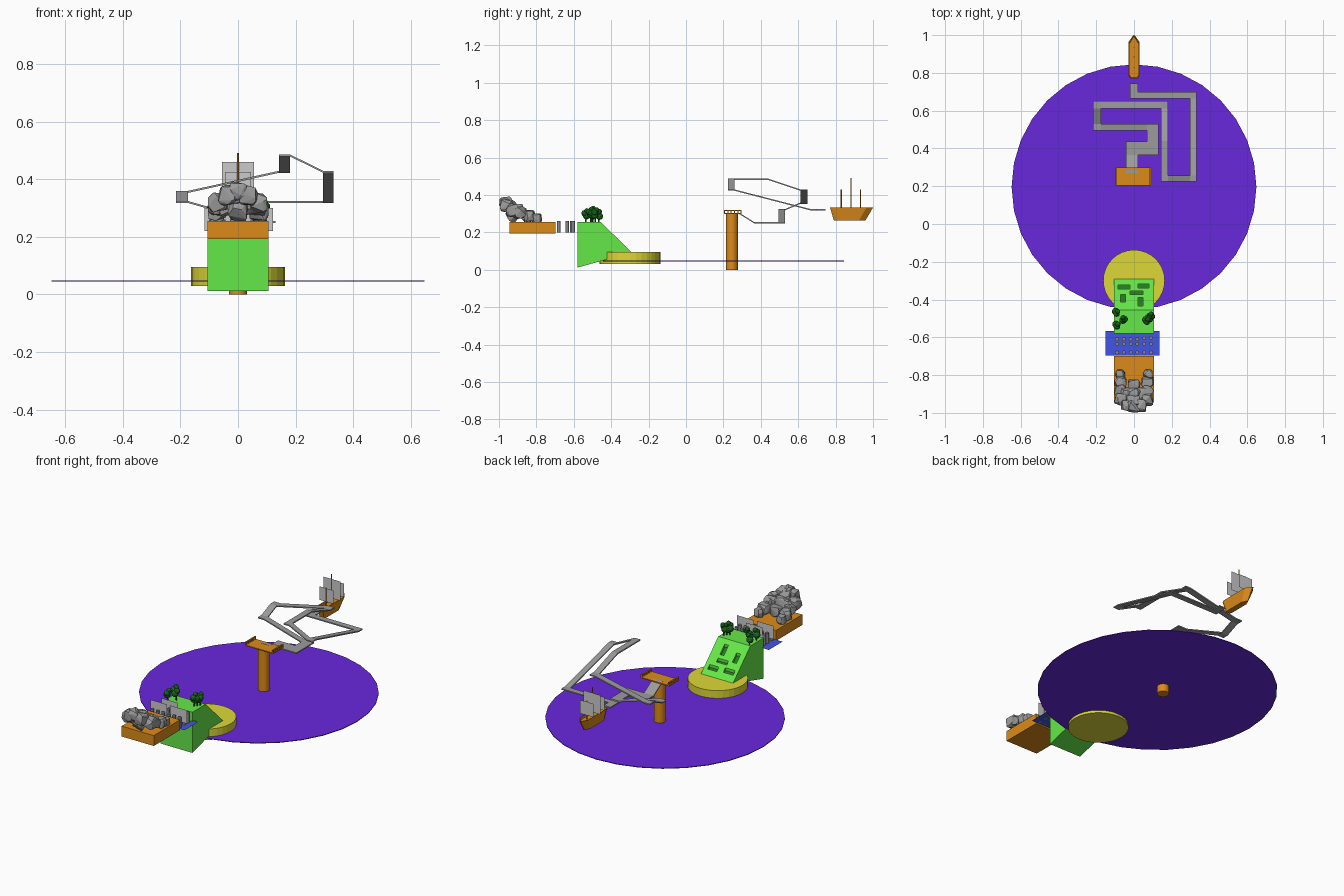
import bpy, bmesh, math, random
from mathutils import Vector, Matrix

if "Cube" in bpy.data.objects:
    bpy.data.objects.remove(bpy.data.objects["Cube"])

random.seed(4)

def mat(name, rgb):
    m = bpy.data.materials.new(name)
    m.diffuse_color = (*rgb, 1)
    m.use_nodes = True
    m.node_tree.nodes["Principled BSDF"].inputs["Base Color"].default_value = m.diffuse_color
    return m

PURPLE = mat("purple", (0.137, 0.021, 0.72))
ORANGE = mat("orange", (0.72, 0.26, 0.01))
YELLOW = mat("yellow", (0.73, 0.69, 0.04))
GREEN = mat("green", (0.13, 0.81, 0.064))
DARK = mat("dark_green", (0.01, 0.15, 0.012))
SLOT = mat("slot_green", (0.02, 0.19, 0.015))
BLUE = mat("blue", (0.055, 0.09, 0.75))
STONE = mat("stone", (0.33, 0.33, 0.33))
POST = mat("post_grey", (0.25, 0.25, 0.27))

def finish(bm, name, m=None):
    bmesh.ops.recalc_face_normals(bm, faces=bm.faces)
    me = bpy.data.meshes.new(name)
    bm.to_mesh(me)
    bm.free()
    ob = bpy.data.objects.new(name, me)
    bpy.context.collection.objects.link(ob)
    if m:
        me.materials.append(m)
    return ob

def add_box(bm, x0, x1, y0, y1, z0, z1):
    mx = (Matrix.Translation(((x0 + x1) / 2, (y0 + y1) / 2, (z0 + z1) / 2))
          @ Matrix.Diagonal((x1 - x0, y1 - y0, z1 - z0, 1)))
    return bmesh.ops.create_cube(bm, size=1, matrix=mx)

def add_cyl(bm, x, y, z0, z1, r, n=16):
    bmesh.ops.create_cone(bm, cap_ends=True, segments=n, radius1=r, radius2=r,
                          depth=z1 - z0, matrix=Matrix.Translation((x, y, (z0 + z1) / 2)))

def add_prism(bm, a, b):
    """Loft between two matching loops of points, capped."""
    va, vb = [bm.verts.new(p) for p in a], [bm.verts.new(p) for p in b]
    bm.faces.new(va)
    bm.faces.new(vb)
    for i in range(len(a)):
        j = (i + 1) % len(a)
        bm.faces.new((va[i], va[j], vb[j], vb[i]))

def add_sheet(bm, pts):
    bm.faces.new([bm.verts.new(p) for p in pts])

# sea: thin disc
bm = bmesh.new()
add_cyl(bm, 0, 0.197, 0.045, 0.049, 0.648, 32)
finish(bm, "sea_disc", PURPLE)

# sandy island
bm = bmesh.new()
add_cyl(bm, 0, -0.3, 0.03, 0.095, 0.163, 32)
finish(bm, "sand_island", YELLOW)

# tower with railed platform
bm = bmesh.new()
add_cyl(bm, 0, 0.245, 0, 0.302, 0.032, 32)
finish(bm, "tower_pillar", ORANGE)
bm = bmesh.new()
add_box(bm, -0.097, 0.09, 0.203, 0.298, 0.298, 0.304)
for x in (-0.097, 0.082):
    add_box(bm, x, x + 0.008, 0.203, 0.298, 0.315, 0.321)
    for i in range(6):
        y = 0.203 + i * 0.0178
        add_box(bm, x, x + 0.008, y, y + 0.006, 0.304, 0.315)
finish(bm, "tower_platform", ORANGE)

# raised walkway: ribbon with sloped legs; each row x0, x1, y0, y1, z is a flat landing
landings = [(-0.042, 0.021, 0.27, 0.285, 0.305), (-0.042, 0.021, 0.365, 0.438, 0.255),
            (0.07, 0.13, 0.365, 0.438, 0.255), (0.07, 0.13, 0.495, 0.53, 0.255),
            (-0.216, -0.174, 0.495, 0.53, 0.325), (-0.216, -0.174, 0.612, 0.65, 0.36),
            (0.143, 0.18, 0.612, 0.65, 0.43), (0.143, 0.18, 0.225, 0.44, 0.487),
            (0.143, 0.18, 0.225, 0.258, 0.487), (0.296, 0.332, 0.225, 0.258, 0.43),
            (0.296, 0.332, 0.665, 0.7, 0.325), (-0.022, 0.022, 0.665, 0.7, 0.325),
            (-0.022, 0.022, 0.735, 0.745, 0.325)]
bm = bmesh.new()
T = 0.007

def slab(p):
    add_prism(bm, p, [(x, y, z - T) for x, y, z in p])

for x0, x1, y0, y1, z in landings:
    slab([(x0, y0, z), (x1, y0, z), (x1, y1, z), (x0, y1, z)])
for a, b in zip(landings, landings[1:]):
    if a[1] < b[0] or b[1] < a[0]:          # leg along x
        p, q = (a, b) if a[1] < b[0] else (b, a)
        slab([(p[1], p[2], p[4]), (q[0], q[2], q[4]), (q[0], q[3], q[4]), (p[1], p[3], p[4])])
    elif a[3] < b[2] or b[3] < a[2]:        # leg along y
        p, q = (a, b) if a[3] < b[2] else (b, a)
        slab([(p[0], p[3], p[4]), (p[1], p[3], p[4]), (q[1], q[2], q[4]), (q[0], q[2], q[4])])
finish(bm, "raised_walkway", STONE)

# ship hull: lofted outline with a recessed deck
def outline(w, ys, ye, z):
    half = [(w * 0.75, ys), (w, ys + 0.015), (w, ye - 0.035), (w * 0.12, ye)]
    return [(x, y, z) for x, y in half] + [(-x, y, z) for x, y in reversed(half)]

bm = bmesh.new()
loops = [[bm.verts.new(p) for p in outline(*a)] for a in
         ((0.017, 0.79, 0.96, 0.265), (0.028, 0.77, 1.0, 0.333),
          (0.025, 0.773, 0.995, 0.333), (0.024, 0.775, 0.99, 0.318))]
bm.faces.new(loops[0])
bm.faces.new(loops[-1])
for la, lb in zip(loops, loops[1:]):
    for i in range(8):
        j = (i + 1) % 8
        bm.faces.new((la[i], la[j], lb[j], lb[i]))
finish(bm, "ship_hull", ORANGE)

# masts and sails
bm, sm = bmesh.new(), bmesh.new()
for y, top, w in ((0.83, 0.43, 0.045), (0.883, 0.492, 0.056), (0.933, 0.43, 0.045)):
    add_cyl(bm, 0, y, 0.31, top, 0.003, 8)
    z1 = top - (0.032 if top > 0.45 else 0.005)
    add_sheet(sm, [(-w, y + 0.004, 0.345), (w, y + 0.004, 0.345), (w, y + 0.004, z1), (-w, y + 0.004, z1)])
finish(bm, "ship_masts", ORANGE)
finish(sm, "ship_sails")

# green hillside wedge with recessed slots in the slope
prof = [(-0.58, 0.012), (-0.58, 0.255), (-0.455, 0.255), (-0.29, 0.093)]
bm = bmesh.new()
add_prism(bm, [(-0.106, y, z) for y, z in prof], [(0.106, y, z) for y, z in prof])
hill = finish(bm, "hillside", GREEN)
slots = [(-0.085, -0.02, -0.343, -0.323), (0.02, 0.08, -0.338, -0.318),
         (-0.02, 0.048, -0.372, -0.355), (-0.072, -0.045, -0.413, -0.372),
         (0.022, 0.048, -0.433, -0.388)]
slope = lambda y: 0.093 + (-0.29 - y) * 0.162 / 0.165
cut, ins = bmesh.new(), bmesh.new()
for x0, x1, y0, y1 in slots:
    rect = [(x0, y0), (x1, y0), (x1, y1), (x0, y1)]
    low = [(x, y, slope(y) - 0.018) for x, y in rect]
    add_prism(cut, low, [(x, y, slope(y) + 0.02) for x, y in rect])
    add_sheet(ins, [(x, y, z + 0.001) for x, y, z in low])
cutter = finish(cut, "slot_cutter")
cutter.hide_render = True
cutter.hide_viewport = True
mod = hill.modifiers.new("slots", 'BOOLEAN')
mod.object = cutter
mod.operation = 'DIFFERENCE'
mod.solver = 'EXACT'
finish(ins, "slot_floors", SLOT)

# trees on the hilltop
bm = bmesh.new()
for x, y, h in ((-0.092, -0.467, 0.07), (-0.055, -0.503, 0.09), (-0.09, -0.535, 0.075),
                (0.068, -0.51, 0.085), (0.09, -0.485, 0.08), (0.08, -0.498, 0.075)):
    add_cyl(bm, x, y, 0.25, 0.25 + h * 0.6, 0.004, 6)
    for k in range(3):
        a = k * 2.1 + x * 40
        c = (x + 0.006 * math.cos(a), y + 0.008 * math.sin(a), 0.255 + h * (0.45 + 0.18 * k))
        bmesh.ops.create_icosphere(bm, subdivisions=2, radius=0.02 - 0.003 * k,
                                   matrix=Matrix.Translation(c))
finish(bm, "trees", DARK)

# blue pool with rows of posts and upright panels
bm = bmesh.new()
add_sheet(bm, [(-0.15, -0.697, 0.2), (0.135, -0.697, 0.2), (0.135, -0.567, 0.2), (-0.15, -0.567, 0.2)])
finish(bm, "pool", BLUE)
bm = bmesh.new()
for y, cols in ((-0.68, range(6)), (-0.635, range(6)), (-0.603, (4, 5))):
    for i in cols:
        add_cyl(bm, -0.09 + i * 0.036, y, 0.2, 0.26, 0.01, 12)
for i in range(4):
    add_cyl(bm, -0.09 + i * 0.036, -0.61, 0.2, 0.26, 0.01, 12)
finish(bm, "pool_posts", POST)
bm = bmesh.new()
for x0, x1, y in ((-0.117, -0.01, -0.657), (0.01, 0.122, -0.657), (-0.08, 0.03, -0.607)):
    add_sheet(bm, [(x0, y, 0.22), (x1, y, 0.22), (x1, y, 0.3), (x0, y, 0.3)])
finish(bm, "pool_panels")

# orange ledge
bm = bmesh.new()
add_box(bm, -0.106, 0.106, -0.945, -0.698, 0.193, 0.255)
finish(bm, "ledge", ORANGE)

# heap of rounded boulders, rising toward the front
def boulder(bm, x, y, z, r):
    vs = []
    for _ in range(26):
        v = Vector([random.gauss(0, 1) for _ in range(3)]).normalized()
        v = Vector([math.copysign(abs(c) ** 0.6, c) for c in v]) * random.uniform(0.92, 1.0)
        vs.append(bm.verts.new(Vector((x, y, z)) + v * r * 1.03))
    res = bmesh.ops.convex_hull(bm, input=vs)
    bmesh.ops.delete(bm, geom=list({g for g in res["geom_interior"] + res["geom_unused"]
                                    if isinstance(g, bmesh.types.BMVert)}), context='VERTS')

bm = bmesh.new()
for s in (-1, 1):
    for x, y, z, r in ((0.075, -0.798, 0.275, 0.028), (0.072, -0.84, 0.287, 0.034),
                       (0.072, -0.885, 0.305, 0.034), (0.07, -0.93, 0.318, 0.036),
                       (0.035, -0.962, 0.345, 0.036), (0.04, -0.9, 0.308, 0.037)):
        boulder(bm, s * x, y, z, r)
for c in ((0, -0.85, 0.288, 0.034), (0, -0.9, 0.318, 0.037), (-0.005, -0.94, 0.345, 0.039),
          (0, -0.964, 0.36, 0.035), (0, -0.93, 0.29, 0.036)):
    boulder(bm, *c)
finish(bm, "boulder_heap", STONE)
